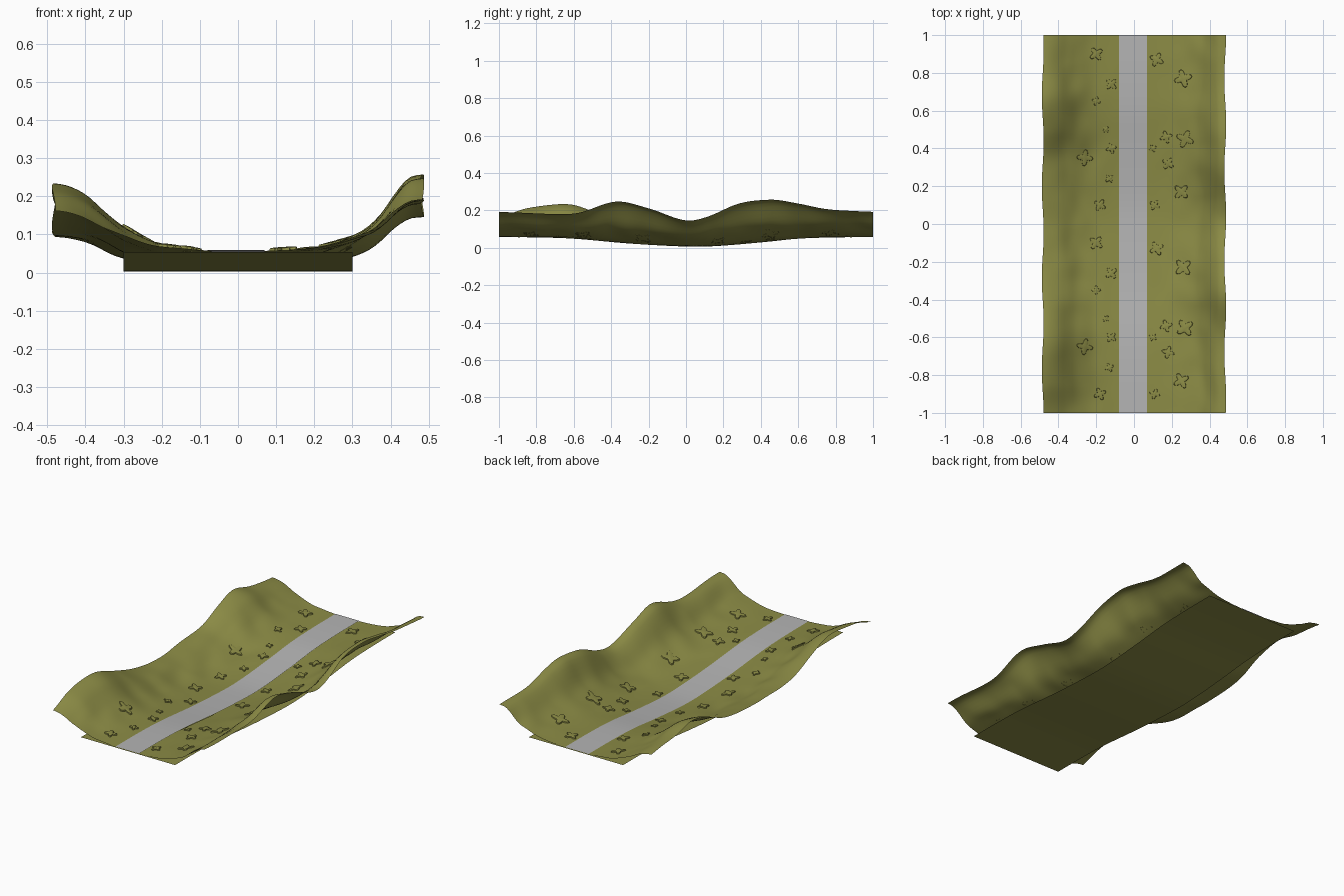
import bpy
import bmesh
import math
import random
from mathutils import Vector, noise

random.seed(4)
cube = bpy.data.objects.get("Cube")
if cube:
    bpy.data.objects.remove(cube, do_unlink=True)


def make_material(name, rgb):
    mat = bpy.data.materials.new(name)
    mat.use_nodes = True
    colour = (*rgb, 1)
    mat.diffuse_color = colour
    node = mat.node_tree.nodes["Principled BSDF"]
    node.inputs["Base Color"].default_value = colour
    node.inputs["Roughness"].default_value = 0.9
    return mat


grass = make_material("olive grass", (0.26, 0.26, 0.06))
asphalt = make_material("light grey road", (0.46, 0.46, 0.46))


def curve(points, v):
    """Smooth interpolation through (position, value) pairs."""
    if v <= points[0][0]:
        return points[0][1]
    for i in range(len(points) - 1):
        (a, p), (b, q) = points[i], points[i + 1]
        if v <= b:
            before = points[max(i - 1, 0)]
            after = points[min(i + 2, len(points) - 1)]
            t, w = (v - a) / (b - a), b - a
            m = (q - before[1]) / (b - before[0]) * w
            n = (after[1] - p) / (after[0] - a) * w
            return ((1 + 2 * t) * (1 - t) ** 2 * p + t * (1 - t) ** 2 * m
                    + t * t * (3 - 2 * t) * q + t * t * (t - 1) * n)
    return points[-1][1]


# Valley floor sag, and crest height and slope of each bank
SAG = [(-1, .054), (-.8, .053), (-.6, .046), (-.3, .02), (0, .004),
       (.15, .006), (.4, .026), (.6, .046), (.8, .053), (1, .054)]
CREST = {
    1: [(-1, .19), (-.75, .18), (-.58, .185), (-.37, .245), (-.2, .21), (0, .145),
        (.12, .165), (.28, .235), (.45, .255), (.6, .235), (.75, .205), (1, .19)],
    -1: [(-1, .16), (-.85, .208), (-.62, .23), (-.45, .175), (-.25, .11), (-.05, .092),
         (.15, .1), (.35, .125), (.5, .185), (.65, .22), (.8, .185), (1, .16)],
}
SLOPE = {
    1: [(.07, 0), (.15, .03), (.22, .09), (.3, .25), (.36, .45), (.42, .82), (.45, .96), (.49, 1)],
    -1: [(.07, 0), (.15, .05), (.22, .13), (.3, .36), (.35, .58), (.4, .82), (.45, .96), (.49, 1)],
}


def ground(x, y):
    side = 1 if x > 0 else -1
    base = curve(SAG, y)
    t = curve(SLOPE[side], abs(x))
    bump = noise.noise(Vector((x * 9, y * 7, side * 3.0)))
    amount = .012 * math.sin(math.pi * min(max(t, 0), 1)) + .002 * min(abs(x) * 5 - .35, 1)
    return base + .003 + (curve(CREST[side], y) - base) * t + bump * amount


def finish(name, bm, mat):
    mesh = bpy.data.meshes.new(name)
    bm.to_mesh(mesh)
    bm.free()
    mesh.materials.append(mat)
    obj = bpy.data.objects.new(name, mesh)
    bpy.context.collection.objects.link(obj)
    for other in bpy.context.selected_objects:
        other.select_set(False)
    bpy.context.view_layer.objects.active = obj
    obj.select_set(True)
    bpy.ops.object.shade_smooth_by_angle(angle=math.radians(40))
    return obj


def sheet(name, mat, columns, rows, place):
    """Grid surface; place(u, v) gives the point for u, v in 0..1."""
    bm = bmesh.new()
    grid = [[bm.verts.new(place(i / columns, j / rows)) for i in range(columns + 1)]
            for j in range(rows + 1)]
    for low, high in zip(grid, grid[1:]):
        for i in range(columns):
            bm.faces.new((low[i], low[i + 1], high[i + 1], high[i]))
    return finish(name, bm, mat)


# Flat valley floor and the road laid along it
def floor_point(u, v):
    y = 2 * v - 1
    return (.6 * u - .3, y, curve(SAG, y))


def road_point(u, v):
    y = 2 * v - 1
    return (.15 * u - .08, y, curve(SAG, y) + .005)


sheet("valley_floor", grass, 6, 60, floor_point)
sheet("road", asphalt, 2, 60, road_point)


# Rolling banks on both sides
def bank_point(side):
    def place(u, v):
        y = 2 * v - 1
        edge = .483 + .005 * math.sin(y * 13 + side)
        w = u if side > 0 else 1 - u
        x = side * (.07 + (edge - .07) * w)
        return (x, y, ground(x, y))
    return place


for label, side in (("left", 1), ("right", -1)):
    sheet(label + "_bank", grass, 26, 110, bank_point(side))


# Low clover-shaped clumps of plants that hug the ground
def add_clump(bm, cx, cy, size):
    turn = random.uniform(0, math.tau)
    segments = 28
    rings = []
    for scale, lift in ((1, -.001), (.93, .006), (.5, .008)):
        ring = []
        for k in range(segments):
            a = math.tau * k / segments
            r = size * scale * (.72 + .28 * math.cos(4 * a + turn))
            x, y = cx + r * math.cos(a + turn), cy + r * math.sin(a + turn)
            ring.append(bm.verts.new((x, y, ground(x, y) + lift)))
        rings.append(ring)
    for outer, inner in zip(rings, rings[1:]):
        for k in range(segments):
            n = (k + 1) % segments
            bm.faces.new((outer[k], outer[n], inner[n], inner[k]))
    bm.faces.new(rings[-1])


CLUMPS = {
    "left": [(.12, .87, .04), (.26, .77, .05), (.17, .46, .035), (.27, .45, .05),
             (.1, .4, .022), (.18, .32, .035), (.25, .17, .045), (.11, .1, .03)],
    "right": [(-.12, .74, .035), (-.2, .9, .04), (-.26, .35, .045), (-.12, .4, .03),
              (-.18, .1, .035), (-.2, .65, .025), (-.15, .5, .02), (-.13, .24, .025)],
}
for label, spots in CLUMPS.items():
    bm = bmesh.new()
    for x, y, size in spots:
        for shift in (0, -1):
            add_clump(bm, x, y + shift, size)
    finish(label + "_plants", bm, grass)
